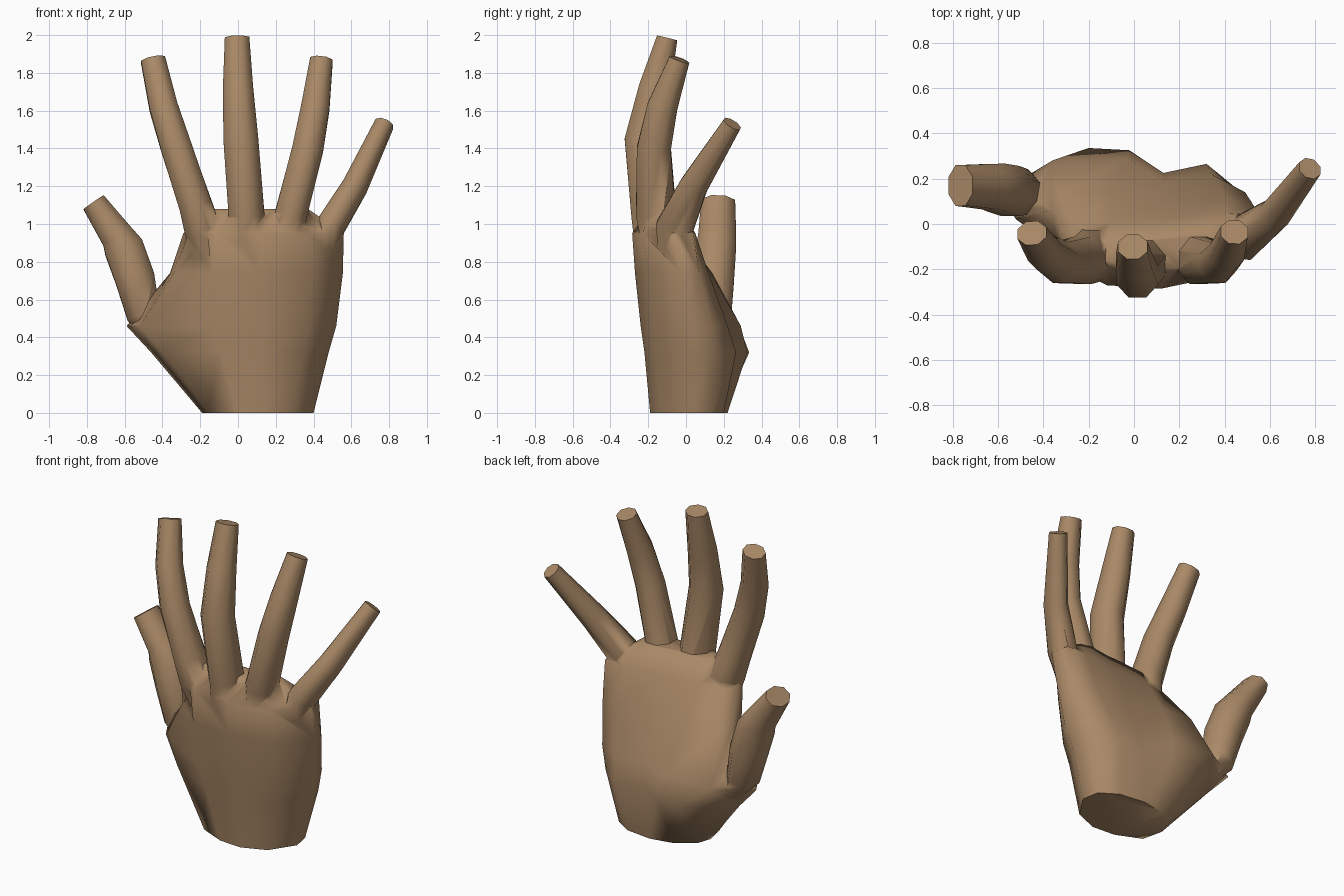
import bpy, bmesh, math
from mathutils import Vector

if "Cube" in bpy.data.objects:
    bpy.data.objects.remove(bpy.data.objects["Cube"])

skin = bpy.data.materials.new("tan skin")
skin.diffuse_color = (0.40, 0.25, 0.135, 1)
skin.use_nodes = True
skin.node_tree.nodes["Principled BSDF"].inputs["Base Color"].default_value = skin.diffuse_color


def loft(name, rings):
    """Skin a list of equal-length point rings and cap both ends."""
    bm = bmesh.new()
    loops = [[bm.verts.new(p) for p in ring] for ring in rings]
    n = len(loops[0])
    for a, b in zip(loops, loops[1:]):
        for i in range(n):
            j = (i + 1) % n
            bm.faces.new((a[i], a[j], b[j], b[i]))
    bm.faces.new(loops[0][::-1])
    bm.faces.new(loops[-1])
    bmesh.ops.recalc_face_normals(bm, faces=bm.faces)
    me = bpy.data.meshes.new(name)
    bm.to_mesh(me)
    bm.free()
    me.materials.append(skin)
    ob = bpy.data.objects.new(name, me)
    bpy.context.collection.objects.link(ob)
    return ob


def digit(name, stations, sides=8):
    """Tapered tube; each station is x, y, z, width, depth."""
    pts = [Vector(s[:3]) for s in stations]
    rings = []
    for i, (x, y, z, w, d) in enumerate(stations):
        t = (pts[min(i + 1, len(pts) - 1)] - pts[max(i - 1, 0)]).normalized()
        side = Vector((1, 0, 0))
        side = (side - t * side.dot(t)).normalized()
        up = t.cross(side)
        ring = []
        for k in range(sides):
            a = math.tau * (k + 0.5) / sides
            ring.append(pts[i] + side * (w * 0.54 * math.cos(a))
                        + up * (d * 0.54 * math.sin(a)))
        rings.append(ring)
    return loft(name, rings)


# Palm: thumb edge, back of the hand, little-finger edge, heel pads
palm_sections = {
    0.0: [(-.19, .02), (-.16, -.11), (0, -.18), (.15, -.19), (.3, -.13), (.40, .02),
          (.38, .13), (.27, .20), (.1, .22), (-.05, .19), (-.16, .11)],
    0.32: [(-.46, .12), (-.40, -.04), (-.09, -.20), (.15, -.22), (.35, -.16), (.48, .02),
           (.46, .15), (.32, .265), (.13, .225), (-.02, .325), (-.20, .335)],
    0.46: [(-.59, .14), (-.52, .02), (-.14, -.22), (.15, -.24), (.38, -.18), (.52, 0),
           (.49, .14), (.34, .22), (.14, .19), (-.04, .29), (-.36, .28)],
    0.74: [(-.36, .06), (-.34, -.07), (-.14, -.25), (.12, -.27), (.4, -.2), (.555, -.03),
           (.535, .07), (.4, .12), (.15, .09), (-.1, .13), (-.31, .14)],
    0.95: [(-.29, -.12), (-.26, -.20), (-.12, -.27), (.12, -.285), (.38, -.23), (.56, -.07),
           (.54, .04), (.4, .05), (.15, .02), (-.1, .01), (-.26, -.02)],
    1.08: [(-.14, -.13), (-.12, -.17), (0, -.2), (.1, -.2), (.25, -.19), (.37, -.11),
           (.36, -.06), (.28, -.04), (.15, -.06), (0, -.07), (-.12, -.08)],
}
hand = loft("hand", [[(x, y, z) for x, y in ring] for z, ring in palm_sections.items()])

# Fingers and thumb
digits = [
    digit("index_finger", [(-.15, -.12, .82, .16, .18), (-.19, -.14, .98, .19, .23),
                           (-.225, -.16, 1.1, .175, .21),
                           (-.325, -.17, 1.4, .165, .18), (-.395, -.125, 1.62, .15, .16),
                           (-.45, -.04, 1.87, .13, .11)]),
    digit("middle_finger", [(.04, -.16, .88, .19, .22), (.045, -.18, 1.05, .19, .22),
                            (.015, -.225, 1.45, .185, .2), (0, -.165, 1.72, .16, .17),
                            (-.005, -.10, 1.985, .13, .11)]),
    digit("ring_finger", [(.25, -.13, .88, .18, .2), (.28, -.16, 1.05, .17, .21),
                          (.37, -.17, 1.4, .165, .18), (.41, -.125, 1.62, .15, .16),
                          (.442, -.035, 1.87, .12, .11)]),
    digit("little_finger", [(.43, -.08, .82, .10, .13), (.485, -.06, .98, .15, .2),
                            (.62, .04, 1.2, .13, .15), (.775, .245, 1.53, .1, .1)]),
    digit("thumb", [(-.42, .13, .38, .08, .10), (-.50, .14, .52, .18, .2),
                    (-.545, .145, .71, .21, .22), (-.605, .16, .875, .21, .21),
                    (-.64, .165, .935, .175, .2), (-.765, .17, 1.115, .13, .18)]),
]

# Merge everything into one skin
bpy.context.view_layer.objects.active = hand
hand.select_set(True)
for d in digits:
    mod = hand.modifiers.new("join", 'BOOLEAN')
    mod.operation = 'UNION'
    mod.solver = 'EXACT'
    mod.object = d
    bpy.ops.object.modifier_apply(modifier=mod.name)
    bpy.data.objects.remove(d)

bpy.ops.object.shade_smooth_by_angle(angle=math.radians(70))
